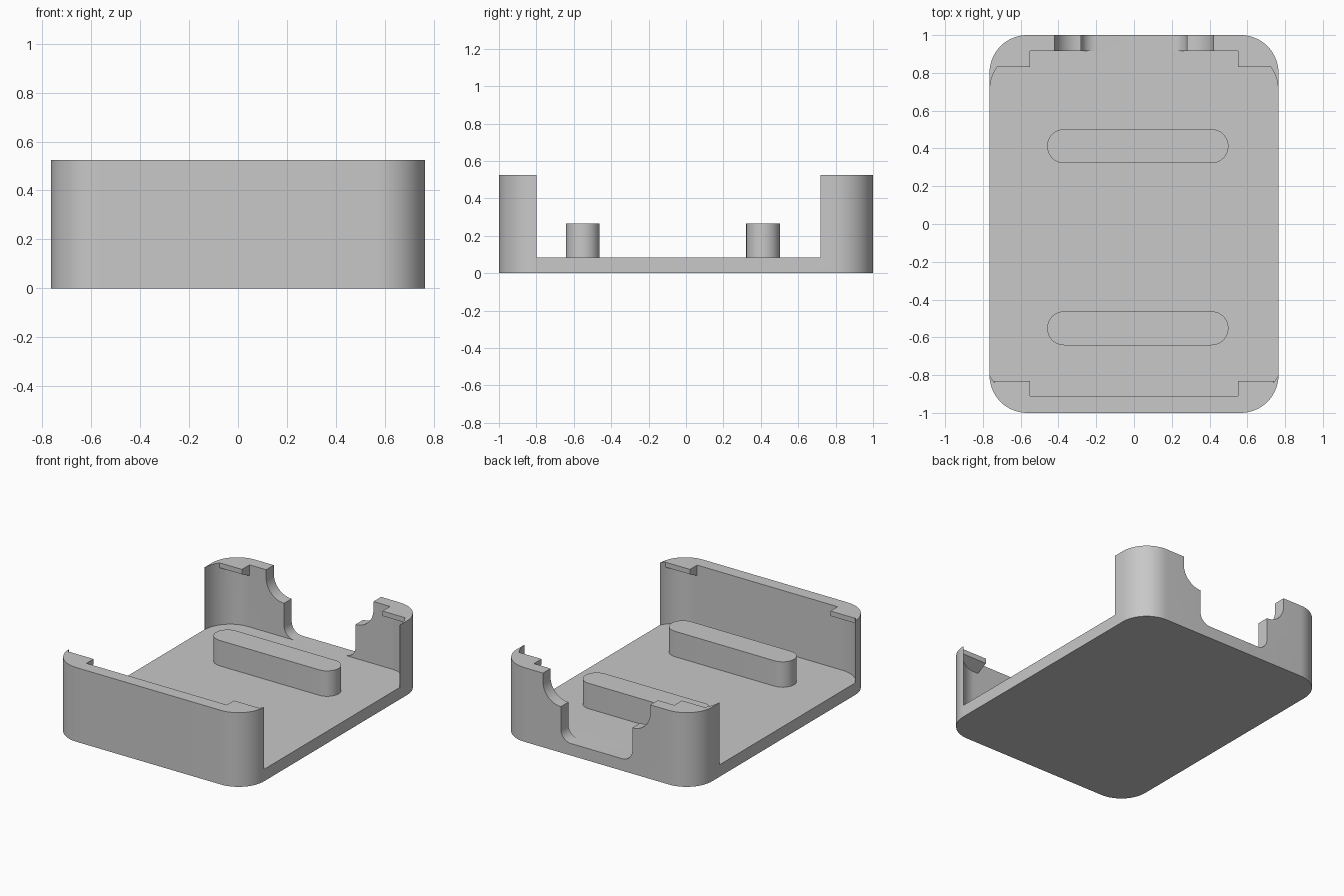
import bpy, bmesh, math
from mathutils import Vector

if "Cube" in bpy.data.objects:
    bpy.data.objects.remove(bpy.data.objects["Cube"])

HX, HY, TOP, FLOOR, R = 0.765, 1.0, 0.525, 0.085, 0.2

grey = bpy.data.materials.new("plain_grey")
grey.diffuse_color = (0.58, 0.58, 0.58, 1)
grey.use_nodes = True
grey.node_tree.nodes["Principled BSDF"].inputs["Base Color"].default_value = grey.diffuse_color


def arc(cx, cy, r, a0, a1, n=16):
    """Points along a circular arc, angles in degrees."""
    angles = [math.radians(a0 + (a1 - a0) * i / n) for i in range(n + 1)]
    return [(cx + r * math.cos(a), cy + r * math.sin(a)) for a in angles]


def mirrored(half):
    """Complete a right-hand outline with its left-hand mirror."""
    return half + [(-x, y) for x, y in reversed(half)]


def loft(name, start, end):
    """Closed solid between two matching loops of 3D points."""
    bm = bmesh.new()
    a = [bm.verts.new(p) for p in start]
    b = [bm.verts.new(p) for p in end]
    bm.faces.new(a)
    bm.faces.new(list(reversed(b)))
    for i in range(len(a)):
        j = (i + 1) % len(a)
        bm.faces.new((a[j], a[i], b[i], b[j]))
    bmesh.ops.recalc_face_normals(bm, faces=bm.faces)
    mesh = bpy.data.meshes.new(name)
    bm.to_mesh(mesh)
    bm.free()
    mesh.materials.append(grey)
    obj = bpy.data.objects.new(name, mesh)
    bpy.context.collection.objects.link(obj)
    return obj


def plate(name, pts, z0, z1):
    return loft(name, [(x, y, z0) for x, y in pts], [(x, y, z1) for x, y in pts])


def select(obj):
    bpy.ops.object.select_all(action='DESELECT')
    obj.select_set(True)
    bpy.context.view_layer.objects.active = obj


def combine(obj, tool, operation):
    """Apply a boolean and discard the tool."""
    mod = obj.modifiers.new(operation.lower(), 'BOOLEAN')
    mod.object, mod.operation, mod.solver = tool, operation, 'EXACT'
    select(obj)
    bpy.ops.object.modifier_apply(modifier=mod.name)
    bpy.data.objects.remove(tool, do_unlink=True)


# Tray block with rounded corners
tray = plate("tray", mirrored(arc(HX - R, -HY + R, R, -90, 0)
                              + arc(HX - R, HY - R, R, 0, 90)), 0, TOP)

# Cavity, open on both long sides
cavity = plate("cavity_cutter", mirrored(
    arc(0.5864, -0.71, R, -90, -26.74) + [(1, -0.80), (1, 0.72)]
    + arc(0.562, 0.715, R, 1.43, 90)), FLOOR, 0.7)
combine(tray, cavity, 'DIFFERENCE')

# Stepped opening in the back wall
opening = mirrored([(0.20, FLOOR)] + arc(0.20, FLOOR + 0.08, 0.08, -90, 0, 10)[1:]
                   + arc(0.28, 0.465, 0.14, -90, 0) + [(0.42, 0.7)])
combine(tray, loft("opening_cutter", [(x, 0.8, z) for x, z in opening],
                   [(x, 1.2, z) for x, z in opening]), 'DIFFERENCE')

# Small wedge lips at the four inner corners
for sx in (-1, 1):
    for sy in (-1, 1):
        inner = [(0.83, TOP), (0.83, TOP - 0.035), (0.93, TOP - 0.085), (0.93, TOP)]
        lip = loft("corner_lip", [(sx * 0.55, sy * y, z) for y, z in inner],
                   [(sx * (0.742 if y < 0.9 else 0.71), sy * y, z) for y, z in inner])
        combine(tray, lip, 'UNION')

# Two raised support bars with round ends
bars = []
for name, y in (("rear_support_bar", 0.412), ("front_support_bar", -0.552)):
    r = 0.09
    outline = arc(0.5 - r, y, r, -90, 90, 20) + arc(-0.46 + r, y, r, 90, 270, 20)
    bars.append(plate(name, outline, FLOOR, 0.265))

# Smooth the curved sides, keep edges crisp
for obj in [tray] + bars:
    select(obj)
    bpy.ops.object.shade_smooth_by_angle(angle=math.radians(30))
